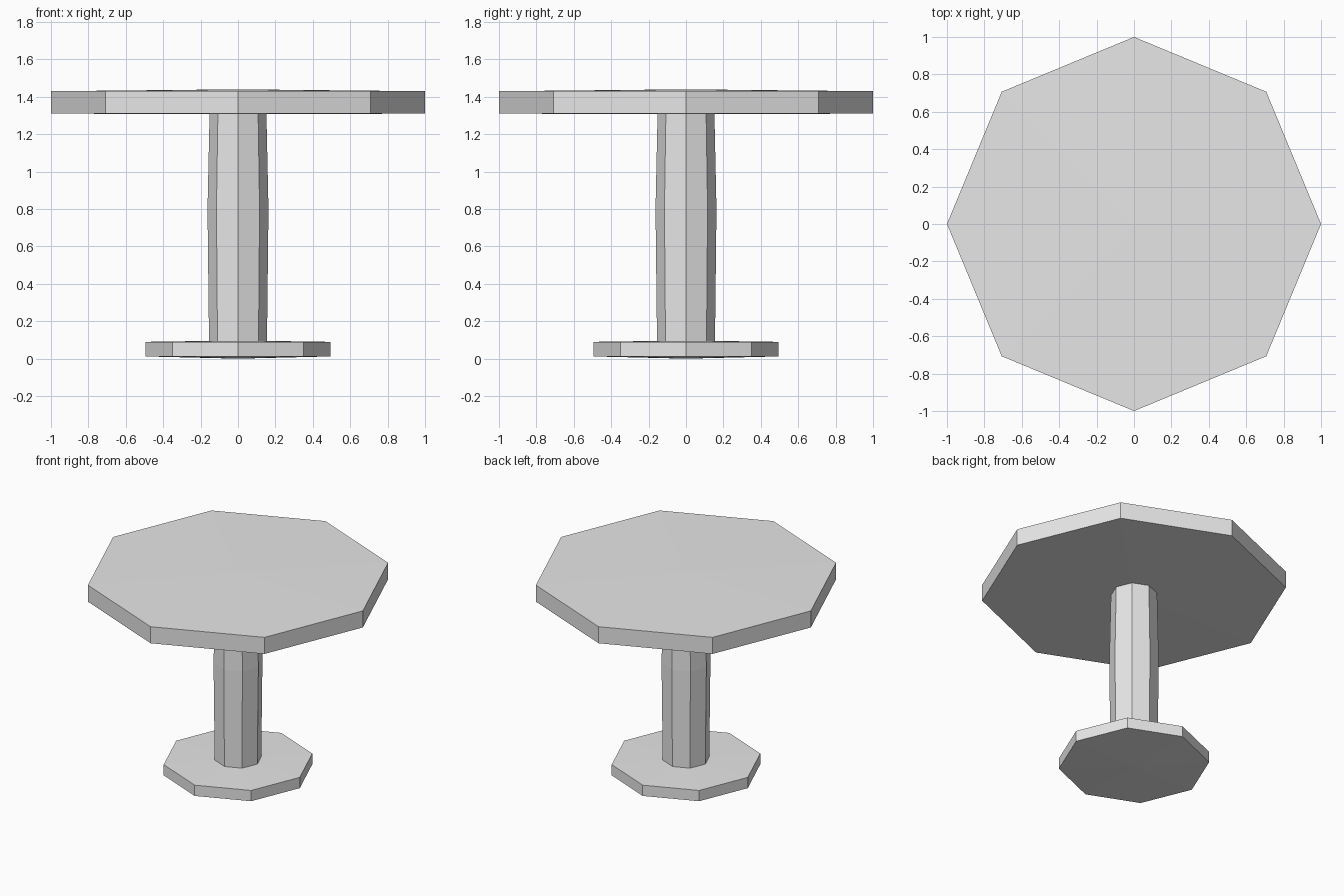
import bpy
from math import cos, sin, tau

SIDES = 8

cube = bpy.data.objects.get("Cube")
if cube:
    bpy.data.objects.remove(cube)

# Single plain grey finish
grey = bpy.data.materials.new("light_grey")
grey.use_nodes = True
grey.diffuse_color = (0.8, 0.8, 0.8, 1)
grey.node_tree.nodes["Principled BSDF"].inputs["Base Color"].default_value = (0.8, 0.8, 0.8, 1)


def lathe(name, profile):
    """Turn a bottom-to-top (radius, z) profile; zero radius makes a centre point."""
    verts, faces, rings = [], [], []
    for r, z in profile:
        start = len(verts)
        if r == 0:
            verts.append((0, 0, z))
            rings.append([start] * SIDES)
        else:
            verts += [(r * cos(tau * i / SIDES), r * sin(tau * i / SIDES), z) for i in range(SIDES)]
            rings.append(list(range(start, start + SIDES)))
    for low, high in zip(rings, rings[1:]):
        for i in range(SIDES):
            j = (i + 1) % SIDES
            faces.append(tuple(dict.fromkeys((low[i], low[j], high[j], high[i]))))
    mesh = bpy.data.meshes.new(name)
    mesh.from_pydata(verts, [], faces)
    mesh.materials.append(grey)
    obj = bpy.data.objects.new(name, mesh)
    bpy.context.collection.objects.link(obj)
    return obj


# Foot plate with slightly domed faces, open under the column
lathe("base", [(0, 0), (0.495, 0.012), (0.495, 0.09), (0.155, 0.095)])

# Slightly bulged octagonal column
lathe("column", [(0.155, 0.095), (0.163, 0.8), (0.152, 1.308)])

# Table top, with a shallow rise towards the middle
lathe("table_top", [(0.152, 1.308), (1, 1.31), (1, 1.43), (0, 1.44)])
